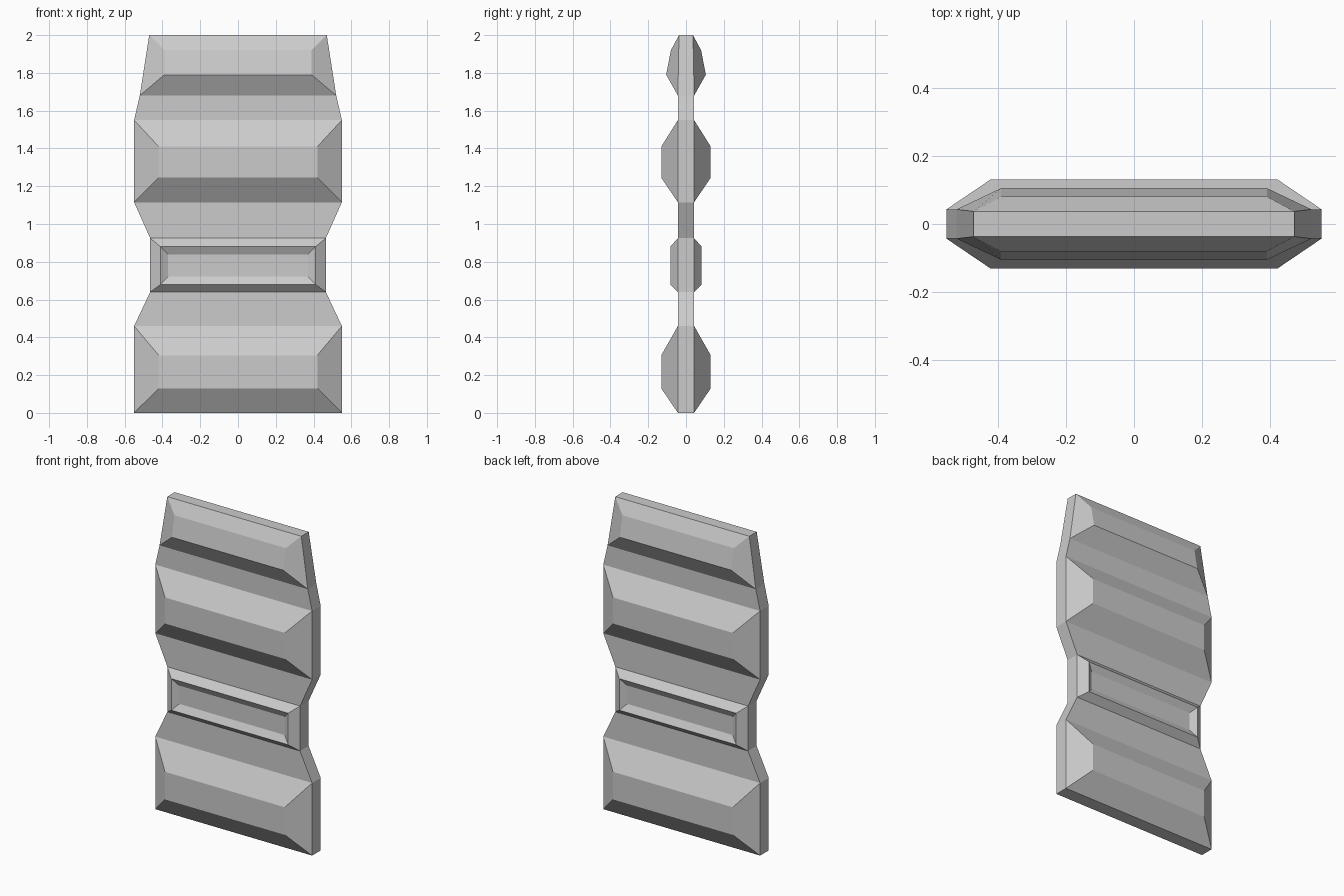
import bpy, bmesh

if "Cube" in bpy.data.objects:
    bpy.data.objects.remove(bpy.data.objects["Cube"])

# Slab outline, bottom to top: height, half width, half thickness
ROWS = [(0.00, 0.55, 0.043), (0.46, 0.55, 0.043), (0.64, 0.465, 0.043),
        (0.925, 0.465, 0.043), (1.115, 0.55, 0.043), (1.55, 0.55, 0.043),
        (1.68, 0.52, 0.043), (2.00, 0.47, 0.037)]

# Raised pads keyed by row: successive rings of (bottom, top),
# each edge given as height, half width, half thickness
PADS = {
    0: [((0.13, 0.42, 0.131), (0.305, 0.42, 0.131))],
    2: [((0.68, 0.41, 0.083), (0.88, 0.41, 0.083)),
        ((0.722, 0.37, 0.06), (0.838, 0.37, 0.06))],
    4: [((1.245, 0.42, 0.131), (1.41, 0.42, 0.131))],
    6: [((1.79, 0.39, 0.105), (1.92, 0.39, 0.08))],
}


def ring(bm, low, high, side):
    """Four corners of a panel on the front (-1) or back (+1)."""
    (z0, w0, t0), (z1, w1, t1) = low, high
    return [bm.verts.new(p) for p in
            ((-w0, side * t0, z0), (w0, side * t0, z0),
             (w1, side * t1, z1), (-w1, side * t1, z1))]


def bridge(bm, a, b):
    for i in range(4):
        j = (i + 1) % 4
        bm.faces.new((a[i], a[j], b[j], b[i]))


bm = bmesh.new()
last = len(ROWS) - 2
for k, (low, high) in enumerate(zip(ROWS, ROWS[1:])):
    front, back = ring(bm, low, high, -1), ring(bm, low, high, 1)
    # Edge walls of the slab, with end caps
    for i in range(4):
        if i in (1, 3) or (i == 0 and k == 0) or (i == 2 and k == last):
            j = (i + 1) % 4
            bm.faces.new((front[i], front[j], back[j], back[i]))
    # Bevelled pads on both faces
    for side, base in ((-1, front), (1, back)):
        for low_edge, high_edge in PADS.get(k, []):
            inner = ring(bm, low_edge, high_edge, side)
            bridge(bm, base, inner)
            base = inner
        bm.faces.new(base)

bmesh.ops.remove_doubles(bm, verts=bm.verts, dist=0.0005)
bmesh.ops.recalc_face_normals(bm, faces=bm.faces)
mesh = bpy.data.meshes.new("padded_panel")
bm.to_mesh(mesh)
bm.free()
bpy.context.collection.objects.link(bpy.data.objects.new("padded_panel", mesh))
